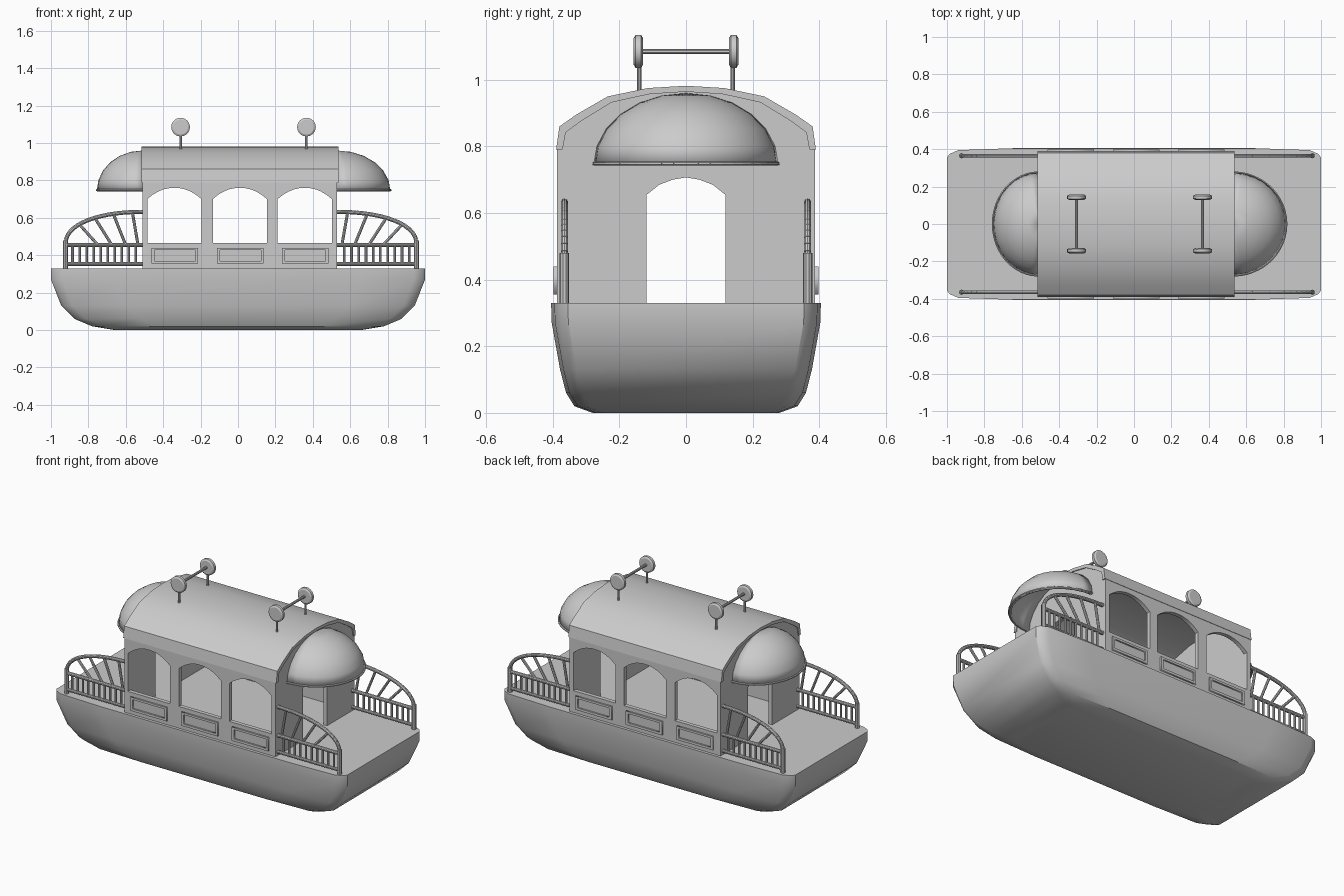
import bpy, bmesh, math
from mathutils import Vector

if "Cube" in bpy.data.objects:
    bpy.data.objects.remove(bpy.data.objects["Cube"])

PI = math.pi
X0, X1 = -0.51, 0.53          # cabin ends
MID, DECK = (X0 + X1) / 2, 0.33


def finish(ob, smooth=True):
    bpy.ops.object.select_all(action='DESELECT')
    ob.select_set(True)
    bpy.context.view_layer.objects.active = ob
    if smooth:
        bpy.ops.object.shade_smooth_by_angle(angle=math.radians(30))
    return ob


def from_bmesh(name, bm, smooth=True):
    bmesh.ops.recalc_face_normals(bm, faces=bm.faces)
    me = bpy.data.meshes.new(name)
    bm.to_mesh(me)
    bm.free()
    ob = bpy.data.objects.new(name, me)
    bpy.context.collection.objects.link(ob)
    return finish(ob, smooth)


def plate(name, outlines, thick, loc, rot, smooth=True):
    """Flat plate from closed outlines (inner ones become holes)."""
    cu = bpy.data.curves.new(name, 'CURVE')
    cu.dimensions, cu.fill_mode, cu.extrude = '2D', 'BOTH', thick / 2
    for pts in outlines:
        sp = cu.splines.new('POLY')
        sp.points.add(len(pts) - 1)
        for p, (a, b) in zip(sp.points, pts):
            p.co = (a, b, 0, 1)
        sp.use_cyclic_u = True
    ob = bpy.data.objects.new(name, cu)
    bpy.context.collection.objects.link(ob)
    ob.location, ob.rotation_euler = loc, rot
    finish(ob, False)
    bpy.ops.object.convert(target='MESH')
    return finish(bpy.context.object, smooth)


def rod(bm, a, b, r, r2=None, n=10):
    a, b = Vector(a), Vector(b)
    d = b - a
    m = d.to_track_quat('Z', 'Y').to_matrix().to_4x4()
    m.translation = (a + b) / 2
    bmesh.ops.create_cone(bm, cap_ends=True, segments=n, radius1=r,
                          radius2=r if r2 is None else r2, depth=d.length, matrix=m)


def arch(a, b, bottom, spring, top, n=10):
    """Opening with a shallow arched head."""
    c, w = (a + b) / 2, (b - a) / 2
    head = [(c + w * t, spring + (top - spring) * (1 - abs(t) ** 2.2))
            for t in (1 - 2 * i / n for i in range(n + 1))]
    return [(a, bottom), (b, bottom)] + head


def rect(a, b, c, d):
    return [(a, c), (b, c), (b, d), (a, d)]


# Hull: lofted rounded rectangles
bm = bmesh.new()
rings = []
for z, L, W in [(0, .66, .28), (.02, .78, .335), (.06, .875, .36), (.13, .945, .378),
                (.27, 1, .403), (DECK, 1, .405)]:
    q = [(L, W - .05), (L - .015, W - .03), (L - .06, W - .01), (L - .35, W)]
    half = q + [(-x, y) for x, y in reversed(q)]
    loop = half + [(-x, -y) for x, y in half]
    rings.append([bm.verts.new((x, y, z)) for x, y in loop])
for lo, hi in zip(rings, rings[1:]):
    for i in range(len(lo)):
        j = (i + 1) % len(lo)
        bm.faces.new((lo[i], lo[j], hi[j], hi[i]))
bm.faces.new(rings[0])
bm.faces.new(rings[-1])
from_bmesh("hull", bm)

# Cabin side walls with windows, and framed panels below
windows = [(-.485, -.195), (-.135, .155), (.212, .502)]
for s, side in ((-1, "front"), (1, "back")):
    holes = [arch(a, b, .465, .70, .76) for a, b in windows]
    plate(side + "_wall", [rect(X0, X1, DECK - .01, .80)] + holes, .025,
          (0, s * .375, 0), (PI / 2, 0, 0))
    for i, (a, b) in enumerate(windows):
        a, b = a + .023, b - .018
        plate(f"{side}_panel_frame_{i + 1}",
              [rect(a, b, .355, .44), rect(a + .015, b - .015, .37, .427)], .012,
              (0, s * .391, 0), (PI / 2, 0, 0), False)

# Roof shell and end walls share one curved section
right = [(.39, .79), (.38, .86), (.33, .895), (.235, .95), (.115, .975)]
outer = right + [(0, .982)] + [(-y, z) for y, z in reversed(right)]
inner = [(y * .95, z - .018 if z > .8 else z) for y, z in outer]
plate("roof", [outer + inner[::-1]], X1 - X0 + .012, (MID, 0, 0), (PI / 2, 0, PI / 2))
door = [(.118, DECK - .01), (.118, .655), (.08, .685), (.04, .70), (0, .707)]
notch = [(-y, z) for y, z in door] + door[-2::-1]
wall = [(.388, DECK - .01)] + [(y * .99, z - .005) for y, z in outer] + [(-.388, DECK - .01)] + notch
for x, name in ((X0 + .0125, "left"), (X1 - .0125, "right")):
    plate(name + "_end_wall", [wall], .025, (x, 0, 0), (PI / 2, 0, PI / 2))

# Domed awnings over the doors
for x, s, rx, name in ((X0, -1, .245, "left"), (X1, 1, .285, "right")):
    bm = bmesh.new()
    bmesh.ops.create_uvsphere(bm, u_segments=32, v_segments=12, radius=1)
    cut = [f for f in bm.faces
           if f.calc_center_median().z < 0 or f.calc_center_median().x * s < 0]
    bmesh.ops.delete(bm, geom=cut, context='FACES')
    for v in bm.verts:
        v.co = (x + v.co.x * rx, v.co.y * .277, .745 + v.co.z * .215)
    ob = from_bmesh(name + "_awning", bm)
    mod = ob.modifiers.new("thickness", 'SOLIDIFY')
    mod.thickness, mod.offset = .013, -1
    # rolled lip along the lower edge
    bm = bmesh.new()
    pts = [(x + s * rx * math.sin(PI * i / 24), -.276 * math.cos(PI * i / 24), .748)
           for i in range(25)]
    for a, b in zip(pts, pts[1:]):
        rod(bm, a, b, .006, n=6)
    from_bmesh(name + "_awning_lip", bm)

# Deck railings: post, rails, balusters, arched top and fan spokes
for xin, xout, end in ((X0, -.922, "left"), (X1, .954, "right")):
    for y, side in ((-.365, "front"), (.365, "back")):
        bm = bmesh.new()
        span = xout - xin
        rod(bm, (xout, y, DECK - .005), (xout, y, .48), .014)
        rod(bm, (xin, y, .455), (xout, y, .455), .011)
        rod(bm, (xin, y, .353), (xout, y, .353), .010)
        for i in range(1, 11):
            x = xin + span * i / 11
            rod(bm, (x, y, .353), (x, y, .455), .007, n=8)

        def top(t):
            return Vector((xin + span * math.sin(t) ** .95, y, .46 + .172 * math.cos(t) ** .9))
        curve = [top(PI / 2 * i / 14 * .999) for i in range(15)]
        for a, b in zip(curve, curve[1:]):
            rod(bm, a, b, .011)
        for t, foot in ((.12, .06), (.37, .22), (.65, .40), (.95, .58)):
            rod(bm, (xin + span * foot, y, .455), top(t), .008, n=8)
        from_bmesh(f"{end}_{side}_railing", bm)

# Roof lamps: paired discs joined by a bar
for x, name in ((-.307, "left"), (.366, "right")):
    bm = bmesh.new()
    rod(bm, (x, -.14, 1.085), (x, .14, 1.085), .008)
    for s in (-1, 1):
        rod(bm, (x, s * .14, .955), (x, s * .14, 1.05), .007)
        rod(bm, (x, s * .135, 1.085), (x, s * .151, 1.085), .05, n=24)
        rod(bm, (x, s * .151, 1.085), (x, s * .157, 1.085), .05, .04, n=24)
        rod(bm, (x, s * .135, 1.085), (x, s * .129, 1.085), .05, .04, n=24)
    from_bmesh(name + "_roof_lamps", bm)
